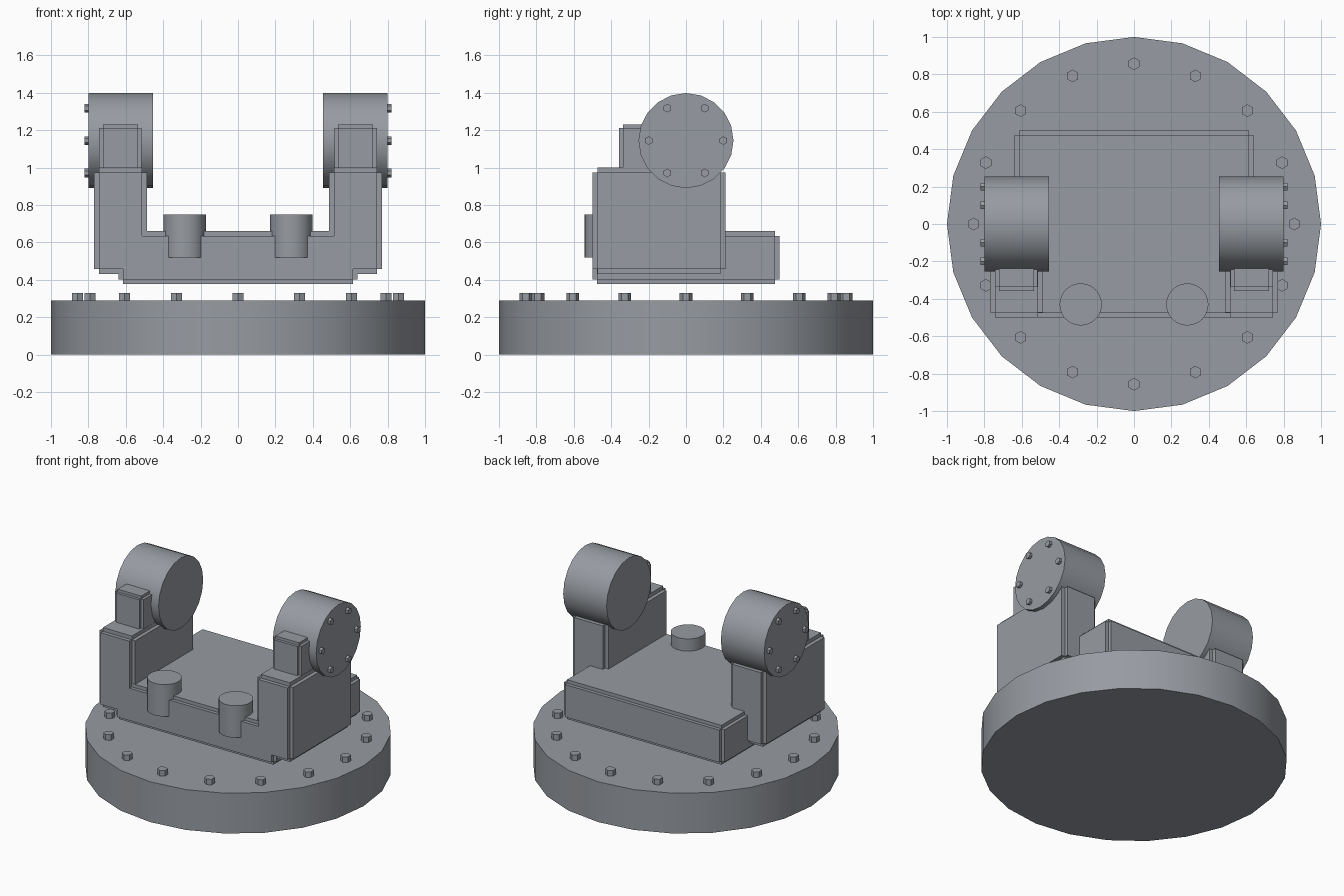
import bpy, math
from math import pi, cos, sin
from mathutils import Matrix

if "Cube" in bpy.data.objects:
    bpy.data.objects.remove(bpy.data.objects["Cube"])

steel = bpy.data.materials.new("dark_steel")
steel.diffuse_color = (0.31, 0.33, 0.36, 1)
steel.use_nodes = True
steel.node_tree.nodes["Principled BSDF"].inputs["Base Color"].default_value = steel.diffuse_color


def cylinder(name, radius, depth, center, sides=24, axis='Z', spin=0.0):
    bpy.ops.mesh.primitive_cylinder_add(vertices=sides, radius=radius, depth=depth)
    ob = bpy.context.object
    ob.name = name
    turn = Matrix.Rotation(pi / 2, 4, 'Y') if axis == 'X' else Matrix.Identity(4)
    ob.data.transform(turn @ Matrix.Rotation(spin, 4, 'Z'))
    ob.location = center
    ob.data.materials.append(steel)
    if sides > 6:
        bpy.ops.object.shade_smooth_by_angle(angle=math.radians(30))
    return ob


def notched_box(name, lo, hi, notch):
    """Box whose edges are all cut by a small square step."""
    bpy.ops.mesh.primitive_cube_add(size=1)
    ob = bpy.context.object
    ob.name = name
    size = [b - a for a, b in zip(lo, hi)]
    ob.data.transform(Matrix.Diagonal((*size, 1)))
    ob.location = [(a + b) / 2 for a, b in zip(lo, hi)]
    ob.data.materials.append(steel)
    bevel = ob.modifiers.new("edge_step", 'BEVEL')
    bevel.width = notch
    bevel.segments = 2
    bevel.profile = 0.0
    bevel.limit_method = 'NONE'
    return ob


# Round base with a ring of hex bolts
cylinder("base_disc", 1.0, 0.29, (0, 0, 0.145))
for i in range(16):
    a = 2 * pi * i / 16
    cylinder("base_bolt", 0.034, 0.06, (0.857 * cos(a), 0.857 * sin(a), 0.30), sides=6)

# Main bed
notched_box("bed", (-0.64, -0.5, 0.377), (0.64, 0.5, 0.66), 0.025)

# Mirrored sides
for s in (-1, 1):
    def side_box(name, x0, x1, y0, y1, z0, z1, notch):
        xs = sorted((s * x0, s * x1))
        notched_box(name, (xs[0], y0, z0), (xs[1], y1, z1), notch)

    # Upright and the small block on top of it
    side_box("upright", 0.487, 0.771, -0.5, 0.212, 0.43, 1.0, 0.027)
    side_box("drum_bracket", 0.515, 0.742, -0.357, 0.10, 0.92, 1.23, 0.02)

    # Pivot drum with bolts on the outer face
    cylinder("pivot_drum", 0.254, 0.345, (s * 0.6275, 0, 1.144), sides=20, axis='X')
    for i in range(6):
        a = pi * i / 3
        cylinder("drum_bolt", 0.023, 0.04,
                 (s * 0.80, 0.2 * cos(a), 1.144 + 0.2 * sin(a)),
                 sides=6, axis='X', spin=pi / 6)

    # Front post
    cylinder("front_post", 0.113, 0.23, (s * 0.285, -0.43, 0.633))
